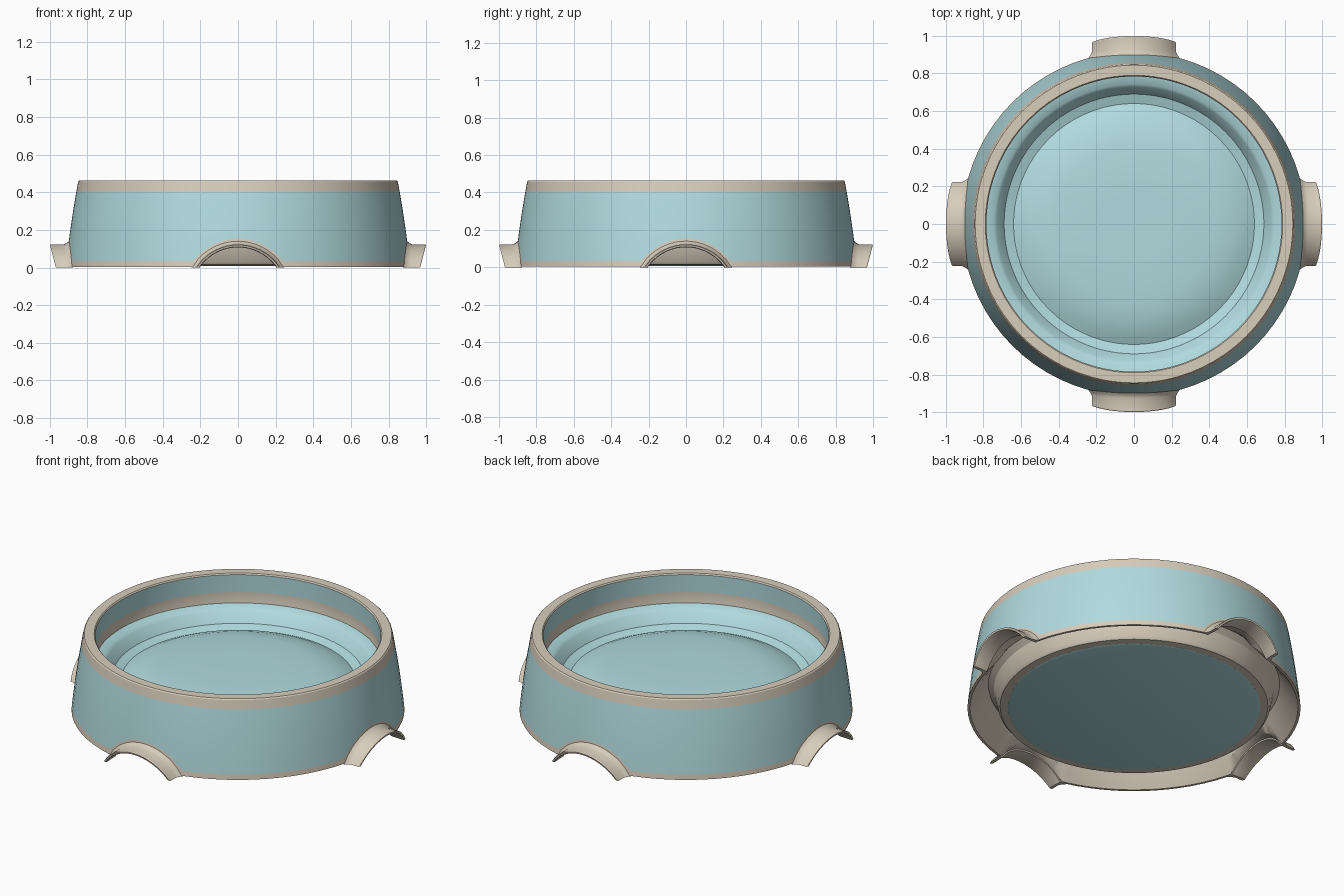
import bpy, bmesh, math

if "Cube" in bpy.data.objects:
    bpy.data.objects.remove(bpy.data.objects["Cube"])

def material(name, color):
    m = bpy.data.materials.new(name)
    m.diffuse_color = (*color, 1)
    m.use_nodes = True
    m.node_tree.nodes["Principled BSDF"].inputs["Base Color"].default_value = m.diffuse_color
    return m

TEAL = material("pale teal", (0.44, 0.71, 0.74))
CREAM = material("warm cream", (0.68, 0.61, 0.50))

def loft(name, rings, mats, bands=None, close=True, caps=False):
    """Join equal-length closed rings; bands[i] is the material of strip i."""
    bm = bmesh.new()
    vs = [[bm.verts.new(p) for p in r] for r in rings]
    n = len(vs[0])
    for i in range(len(vs) if close else len(vs) - 1):
        a, b = vs[i], vs[(i + 1) % len(vs)]
        for j in range(n):
            k = (j + 1) % n
            f = bm.faces.new((a[j], a[k], b[k], b[j]))
            f.material_index = bands[i] if bands else 0
    if caps:
        bm.faces.new(vs[0])
        bm.faces.new(vs[-1])
    bmesh.ops.recalc_face_normals(bm, faces=bm.faces)
    me = bpy.data.meshes.new(name)
    bm.to_mesh(me)
    bm.free()
    for m in mats:
        me.materials.append(m)
    ob = bpy.data.objects.new(name, me)
    bpy.context.collection.objects.link(ob)
    bpy.ops.object.select_all(action='DESELECT')
    ob.select_set(True)
    bpy.context.view_layer.objects.active = ob
    bpy.ops.object.shade_smooth_by_angle(angle=math.radians(28))
    return ob

# Shared shapes: the wall taper and the arch, a shallow circular arc
ARC_Z = -0.142

def wall_r(z):
    return 0.915 - 0.10 * z - 0.095 * z * z

def arch(x, r):
    return ARC_Z + math.sqrt(max(r * r - x * x, 0))

# Column angles, denser across each of the four arches
EDGE = math.asin(0.2202 / 0.915)
BAND = math.asin(0.243 / 0.915)
local = [-BAND] + [EDGE * (-1 + i / 7) for i in range(15)] + [BAND]
gap = math.pi / 2 - 2 * BAND
local += [BAND + gap * i / 12 for i in range(1, 12)]
ANG = [q * math.pi / 2 + a for q in range(4) for a in local]

def ring(fn):
    out = []
    for a in ANG:
        d = (a + math.pi / 4) % (math.pi / 2) - math.pi / 4
        r, z = fn(0.915 * math.sin(d))
        out.append((r * math.cos(a), r * math.sin(a), z))
    return out

def low(x):
    return max(0.004, arch(x, 0.262))

def band(x):
    return max(0.035, arch(x, 0.296))

def flat(r, z):
    return lambda x: (r, z)

# Outer shell: scooped underside, arched wall, rim and inner wall
profile = [
    (flat(0.69, 0.012), 1), (flat(0.735, 0.015), 1), (flat(0.748, 0.03), 1),
    (flat(0.77, 0.12), 1), (flat(0.80, 0.15), 1),
    (lambda x: (0.845, max(0.075, low(x) + 0.015)), 1),
    (lambda x: (wall_r(low(x)) - 0.014, low(x)), 1),
    (lambda x: (wall_r(low(x)), low(x)), 1),
    (lambda x: (wall_r(band(x)), band(x)), 0),
    (flat(wall_r(0.18), 0.18), 0), (flat(wall_r(0.29), 0.29), 0),
    (flat(wall_r(0.405), 0.405), 1), (flat(wall_r(0.457), 0.457), 1),
    (flat(0.844, 0.463), 1), (flat(0.79, 0.463), 1),
    (flat(0.784, 0.456), 0), (flat(0.787, 0.35), 1), (flat(0.787, 0.275), 1),
]
loft("bowl_shell", [ring(f) for f, _ in profile], [TEAL, CREAM], [m for _, m in profile])

# Liner: flat base, narrow ledge, steep sides and a domed floor
liner = [(0.68, 0.008), (0.692, 0.012), (0.70, 0.03), (0.775, 0.265), (0.79, 0.284),
         (0.743, 0.274), (0.728, 0.262), (0.69, 0.205), (0.64, 0.188), (0.59, 0.212),
         (0.52, 0.236), (0.42, 0.252), (0.2, 0.254)]
loft("bowl_liner", [ring(flat(r, z)) for r, z in liner], [TEAL], close=False, caps=True)

# Four arched lips projecting at the base
def lip_ring(s, turn):
    def pt(r, dist):
        x = s * math.sqrt(r * r - ARC_Z * ARC_Z)
        z = max(0, arch(x, r))
        y = dist(x, z)
        c, sn = math.cos(turn), math.sin(turn)
        return (x * c - y * sn, x * sn + y * c, z)

    def at_wall(off):
        return lambda x, z: math.sqrt(wall_r(z) ** 2 - x * x) + off

    def tip(off):
        return lambda x, z: 0.968 + 0.032 * z / 0.123 - off
    return [pt(0.252, at_wall(-0.012)), pt(0.285, at_wall(-0.003)), pt(0.272, at_wall(0.010)),
            pt(0.265, at_wall(0.025)), pt(0.265, tip(0.006)), pt(0.262, tip(0)),
            pt(0.252, tip(0)), pt(0.249, tip(0.006))]

for k, side in enumerate(("back", "left", "front", "right")):
    loft(side + "_arch_lip", [lip_ring(-1 + i / 8, k * math.pi / 2) for i in range(17)],
         [CREAM], close=False, caps=True)
